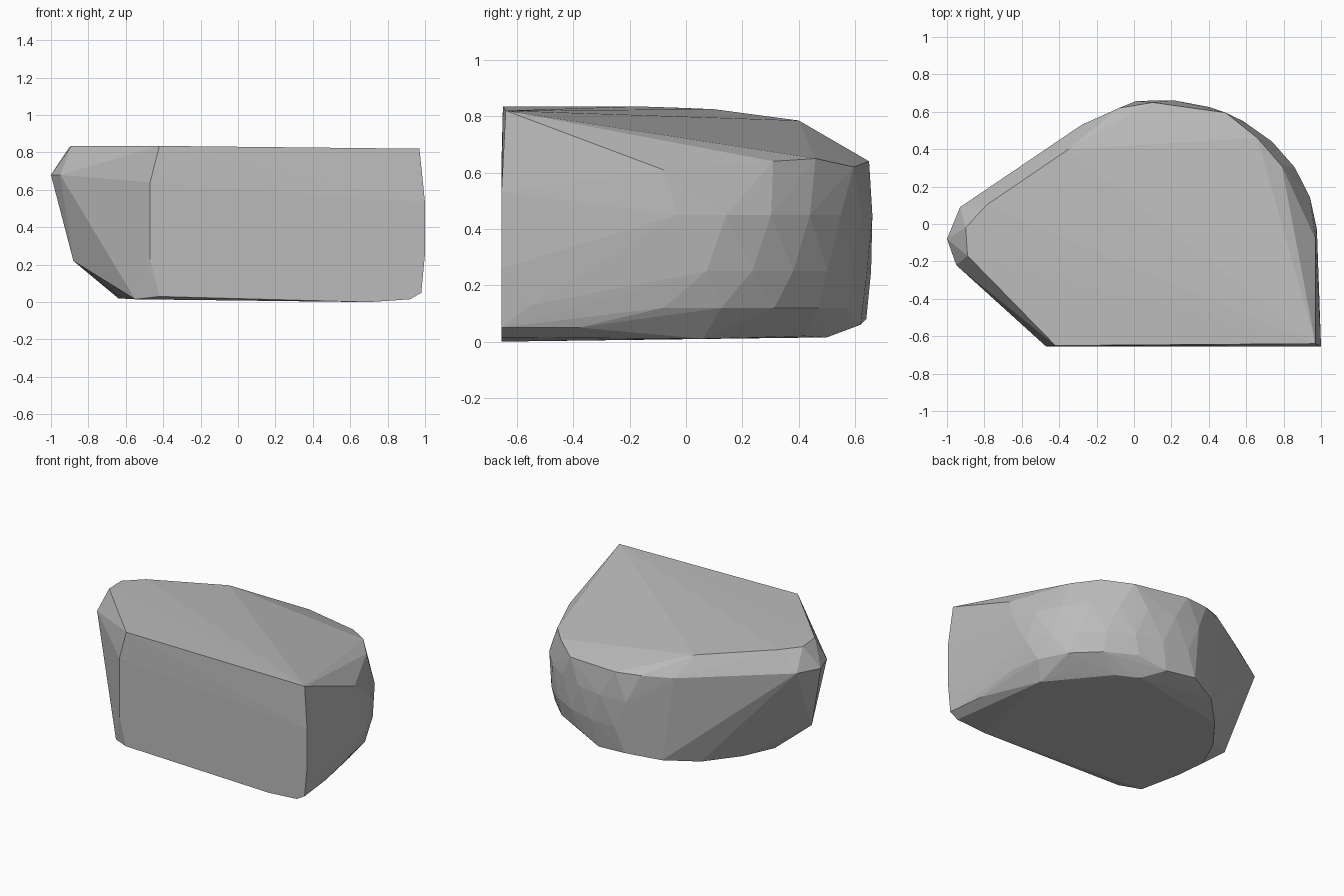
import bpy, bmesh
from math import cos, sin, radians
from mathutils import Vector

starter = bpy.data.objects.get("Cube")
if starter:
    bpy.data.objects.remove(starter, do_unlink=True)

FRONT = -0.655


def arc_ring(height, size, first_angle, last_angle, count):
    """Points along the rounded back-left flank at one height."""
    step = (last_angle - first_angle) / (count - 1)
    ring = []
    for index in range(count):
        angle = radians(first_angle + step * index)
        ring.append((0.13 + 0.85 * size * cos(angle),
                     -0.08 + 0.745 * size * sin(angle), height))
    return ring


def front_points(*pairs):
    """Points lying on the flat front face, given as x and z."""
    return [(x, FRONT, z) for x, z in pairs]


# Flat, slightly tilted top with its chamfered back edge
top_rim = [
    (-0.42, -0.65, 0.835), (-0.89, -0.17, 0.835), (-0.9, -0.02, 0.83),
    (-0.79, 0.1, 0.825), (-0.35, 0.4, 0.785), (0.97, -0.64, 0.82),
]
shoulder = [
    (-0.28, 0.53, 0.65), (-0.08, 0.62, 0.65), (0.1, 0.65, 0.64),
    (0.49, 0.595, 0.62), (0.66, 0.46, 0.65), (0.79, 0.31, 0.64),
    (0.97, -0.08, 0.61),
]

# Pointed right end
right_tip = [
    (-1, -0.08, 0.68), (-0.95, -0.22, 0.68),
    (-0.93, 0.09, 0.69), (-0.88, -0.15, 0.22),
]

# Sheer front face
front_face = front_points(
    (-0.47, 0.64), (-0.47, 0.23), (-0.42, 0.03), (0.7, 0),
    (0.92, 0.015), (0.98, 0.05), (1, 0.26), (1, 0.53),
)

# Underside outline
base = [
    (-0.55, -0.58, 0.015), (-0.62, -0.29, 0.02), (-0.64, -0.08, 0.02),
    (-0.54, 0.14, 0.02), (-0.37, 0.36, 0.02), (-0.19, 0.54, 0.05),
    (0.03, 0.64, 0.08), (0.25, 0.62, 0.06), (0.37, 0.5, 0.015),
    (0.51, 0.42, 0.02), (0.75, 0.21, 0.04), (0.83, 0.06, 0.01),
    (0.95, -0.38, 0.05), (0.985, -0.55, 0.13),
]

# Worn, rounded flank
flank = (arc_ring(0.45, 1, 4, 98, 8)
         + arc_ring(0.25, 0.99, 12, 92, 7)
         + arc_ring(0.12, 0.955, 0, 84, 6))

mesh = bpy.data.meshes.new("boulder")
bm = bmesh.new()
for point in top_rim + shoulder + right_tip + front_face + base + flank:
    bm.verts.new(Vector(point))
bmesh.ops.convex_hull(bm, input=bm.verts)
loose = [v for v in bm.verts if not v.link_faces]
bmesh.ops.delete(bm, geom=loose, context="VERTS")
bmesh.ops.recalc_face_normals(bm, faces=bm.faces)
for face in bm.faces:
    face.smooth = False
bm.to_mesh(mesh)
bm.free()

boulder = bpy.data.objects.new("boulder", mesh)
bpy.context.collection.objects.link(boulder)

# Plain stone colour
stone = bpy.data.materials.new("stone grey")
stone.use_nodes = True
grey = (0.5, 0.5, 0.5, 1)
stone.diffuse_color = grey
shader = stone.node_tree.nodes["Principled BSDF"]
shader.inputs["Base Color"].default_value = grey
shader.inputs["Roughness"].default_value = 0.9
mesh.materials.append(stone)
